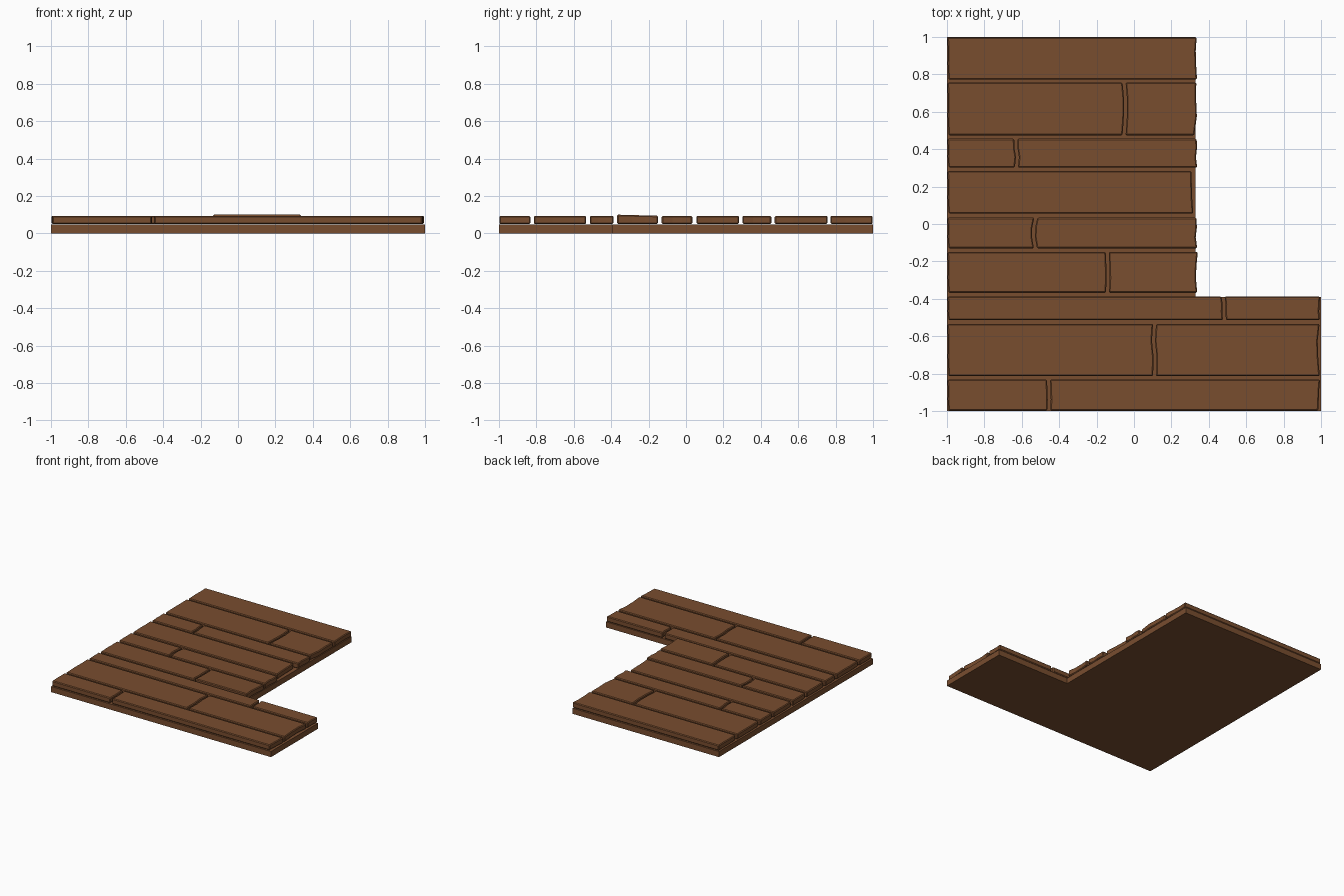
import bpy, bmesh

if "Cube" in bpy.data.objects:
    bpy.data.objects.remove(bpy.data.objects["Cube"])

wood = bpy.data.materials.new("brown_wood")
wood.diffuse_color = (0.19, 0.075, 0.028, 1)
wood.use_nodes = True
wood.node_tree.nodes["Principled BSDF"].inputs["Base Color"].default_value = wood.diffuse_color


def prism(name, outline, z0, z1, bevel=0.0, lift=None):
    """Extrude a counter-clockwise xy outline; lift(x, y) tilts the top."""
    bm = bmesh.new()
    low = [bm.verts.new((x, y, z0)) for x, y in outline]
    top = [bm.verts.new((x, y, z1 + (lift(x, y) if lift else 0))) for x, y in outline]
    bm.faces.new(low[::-1])
    bm.faces.new(top)
    n = len(outline)
    for i in range(n):
        j = (i + 1) % n
        bm.faces.new((low[i], low[j], top[j], top[i]))
    mesh = bpy.data.meshes.new(name)
    bm.to_mesh(mesh)
    bm.free()
    mesh.materials.append(wood)
    ob = bpy.data.objects.new(name, mesh)
    bpy.context.collection.objects.link(ob)
    if bevel:
        m = ob.modifiers.new("worn_edges", 'BEVEL')
        m.width, m.segments, m.limit_method = bevel, 1, 'ANGLE'
    return ob


# L-shaped base slab
prism("floor_base", [(-1, -1), (1, -1), (1, -0.39), (0.33, -0.39),
                     (0.33, 1), (-1, 1)], 0, 0.046)

# Rows: y low, y high, split x (or None), seam waviness, right end x from low to high y
rows = [
    (-0.998, -0.832, -0.455, (0.0, 0.002, 0.0, -0.002), (0.985, 0.988, 0.99, 0.995)),
    (-0.814, -0.534, 0.108, (0.002, 0.005, -0.004, 0.002), (0.993, 0.985, 0.982, 0.992)),
    (-0.514, -0.388, 0.480, (0.004, 0.0, 0.002, -0.004), (0.994, 0.99, 0.992, 0.995)),
    (-0.368, -0.150, -0.140, (-0.002, 0.002, 0.0, -0.003), (0.338, 0.331, 0.334, 0.341)),
    (-0.130, 0.034, -0.531, (0.004, -0.006, -0.005, 0.006), (0.338, 0.33, 0.336, 0.334)),
    (0.056, 0.284, None, None, (0.317, 0.311, 0.309, 0.307)),
    (0.302, 0.456, -0.629, (0.0, 0.006, -0.002, -0.003), (0.338, 0.331, 0.337, 0.335)),
    (0.474, 0.756, -0.050, (-0.003, 0.004, 0.005, -0.003), (0.322, 0.336, 0.332, 0.333)),
    (0.772, 0.998, None, None, (0.337, 0.332, 0.33, 0.335)),
]
left_end = (-0.992, -0.996, -0.995, -0.997)


def plank(name, y0, y1, left, right, lift=None):
    """Board with ragged ends given as four x values from y0 to y1."""
    ys = [y0 + (y1 - y0) * t for t in (0, 0.36, 0.68, 1)]
    outline = list(zip(right, ys)) + list(zip(left, ys))[::-1]
    prism(name, outline, 0.050, 0.094, 0.006, lift)


for i, (y0, y1, split, wave, right) in enumerate(rows, 1):
    if split is None:
        plank(f"plank_{i}", y0, y1, left_end, right)
        continue
    seam_a = [split + w - 0.008 for w in wave]
    seam_b = [split + w + 0.008 for w in wave]
    plank(f"plank_{i}_left", y0, y1, left_end, seam_a)
    # The short board in row four is slightly warped at its outer corner
    warp = (lambda x, y: 0.006 * max(0, min(1, (-0.15 - y) / 0.22))) if i == 4 else None
    plank(f"plank_{i}_right", y0, y1, seam_b, right, warp)
